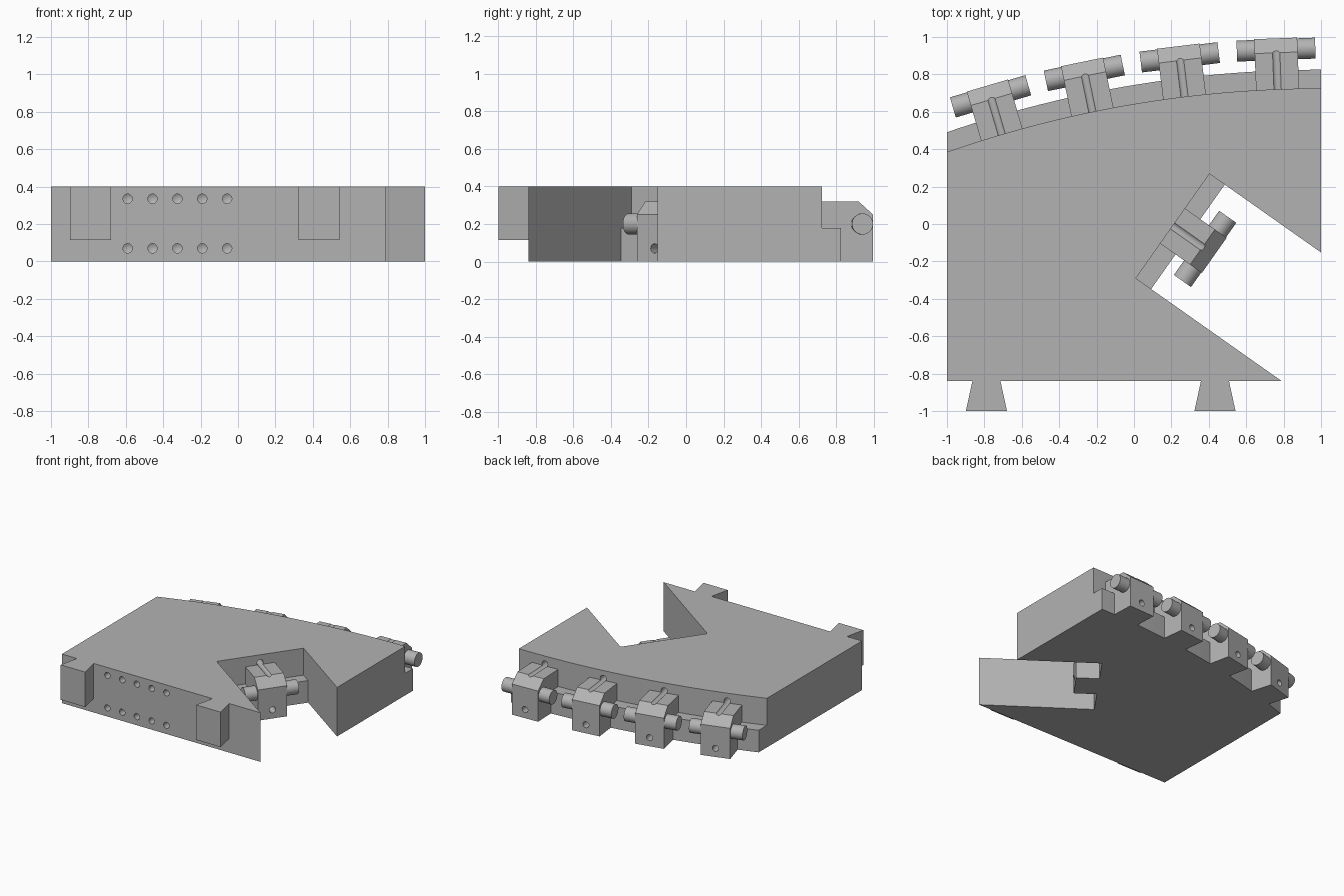
import bpy, bmesh, math
from mathutils import Matrix, Vector

old = bpy.data.objects.get("Cube")
if old:
    bpy.data.objects.remove(old, do_unlink=True)

grey = bpy.data.materials.new("plain_grey")
grey.use_nodes = True
grey.diffuse_color = (0.45, 0.45, 0.45, 1)
grey.node_tree.nodes["Principled BSDF"].inputs["Base Color"].default_value = grey.diffuse_color

TOP, LEDGE_TOP, LEDGE = 0.4, 0.18, 0.1
FRONT, RADIUS = -0.84, 6.05
CENTRE = Vector((1, 0.725 - RADIUS))


def make_object(name, bm):
    bmesh.ops.recalc_face_normals(bm, faces=bm.faces[:])
    mesh = bpy.data.meshes.new(name)
    bm.to_mesh(mesh)
    bm.free()
    mesh.materials.append(grey)
    obj = bpy.data.objects.new(name, mesh)
    bpy.context.collection.objects.link(obj)
    return obj


def loft(name, rings, matrix=Matrix()):
    """Skin matching rings of points, merging points that coincide."""
    bm = bmesh.new()
    found = {}

    def vert(p):
        key = tuple(round(c, 5) for c in p)
        if key not in found:
            found[key] = bm.verts.new(p)
        return found[key]

    def face(points):
        verts = list(dict.fromkeys(vert(p) for p in points))
        if len(verts) > 2:
            bm.faces.new(verts)

    face(rings[0])
    face(rings[-1])
    for low, high in zip(rings, rings[1:]):
        for i in range(len(low)):
            j = (i + 1) % len(low)
            face((low[i], low[j], high[j], high[i]))
    bmesh.ops.recalc_face_normals(bm, faces=bm.faces[:])
    bmesh.ops.dissolve_limit(bm, angle_limit=math.radians(0.1),
                             verts=bm.verts[:], edges=bm.edges[:])
    bm.transform(matrix)
    return make_object(name, bm)


def ring(points, z):
    return [Vector((p[0], p[1], z)) for p in points]


# Body outline: angled notch on one side, shallow arc along the back
tip = Vector((0.79, FRONT))
inner_a = Vector((0.01, -0.29))
out = (tip - inner_a).normalized()
along = Vector((-out.y, out.x))
inner_b = inner_a + along * 0.683
mouth = inner_b + out * ((1 - inner_b.x) / out.x)
step_a, step_b = inner_a + out * LEDGE, inner_b + out * LEDGE


def arc(radius, steps=32):
    xs = [1 - 2 * i / steps for i in range(steps + 1)]
    return [Vector((x, CENTRE.y + math.sqrt(radius ** 2 - (x - 1) ** 2))) for x in xs]


upper_arc, lower_arc = arc(RADIUS), arc(RADIUS + LEDGE)
corner = Vector((-1, FRONT))
upper = [corner, tip, step_a, inner_a, inner_b, step_b, mouth,
         upper_arc[0], *upper_arc, upper_arc[-1]]
lower = [corner, tip, step_a, step_a, step_b, step_b, mouth,
         upper_arc[0], *lower_arc, upper_arc[-1]]
body = loft("body", [ring(lower, 0), ring(lower, LEDGE_TOP),
                     ring(upper, LEDGE_TOP), ring(upper, TOP)])

# Dovetail tabs on the front
for name, x in (("left_tab", 0.433), ("right_tab", -0.789)):
    tab = [(x - 0.075, FRONT), (x - 0.11, -1), (x + 0.11, -1), (x + 0.075, FRONT)]
    loft(name, [ring(tab, 0.115), ring(tab, TOP)])

# Pivot block positions: local x runs along the wall, local y points outward
mounts = []
for i in range(4):
    a = math.radians(2.2 + 4.73 * i)
    p = CENTRE + RADIUS * Vector((-math.sin(a), math.cos(a)))
    mounts.append((p, a))
mounts.append(((inner_a + inner_b) / 2, math.atan2(-out.x, out.y)))
mounts = [Matrix.Translation((p.x, p.y, 0)) @ Matrix.Rotation(a, 4, 'Z') for p, a in mounts]

# Drill cutters with pointed ends
drill_bm = bmesh.new()


def drill(matrix, start, end, z):
    """Drill inward along local y from start to end."""
    new = bmesh.ops.create_cone(drill_bm, cap_ends=True, segments=24, radius1=0.025,
                                radius2=0.025, depth=start - end)["verts"]
    faces = {f for v in new for f in v.link_faces}
    cap = min(faces, key=lambda f: f.calc_center_median().z)
    centre = bmesh.ops.poke(drill_bm, faces=[cap])["verts"]
    centre[0].co.z -= 0.014
    place = Matrix.Translation((0, (start + end) / 2, z)) @ Matrix.Rotation(-math.pi / 2, 4, 'X')
    bmesh.ops.transform(drill_bm, matrix=matrix @ place, verts=new + centre)


HOLE_HEIGHTS = (0.07, 0.335)
for z in HOLE_HEIGHTS:
    for i in range(5):
        x = -0.59 + 0.133 * i
        drill(Matrix.Translation((x, FRONT, 0)) @ Matrix.Rotation(math.pi, 4, 'Z'), 0.05, -0.12, z)
    for m in mounts:
        drill(m, 0.32, -0.1, z)
cutter = make_object("drill_cutter", drill_bm)
cutter.hide_render = True

# Chamfered pivot blocks with a round axle through each
profile = [(-0.003, LEDGE_TOP), (LEDGE - 0.003, LEDGE_TOP), (LEDGE - 0.003, 0),
           (0.272, 0), (0.272, 0.25), (0.195, 0.32), (-0.003, 0.32)]
blocks = []
for i, m in enumerate(mounts):
    place = "notch" if i == 4 else f"back_{i + 1}"
    sides = [[Vector((x, y, z)) for y, z in profile] for x in (-0.115, 0.115)]
    blocks.append(loft(f"{place}_block", sides, m))
    bm = bmesh.new()
    bmesh.ops.create_cone(bm, cap_ends=True, segments=32, radius1=0.056, radius2=0.056, depth=0.42)
    bm.transform(m @ Matrix.Translation((0, 0.212, 0.2)) @ Matrix.Rotation(math.pi / 2, 4, 'Y'))
    make_object(f"{place}_axle", bm)

# Cut the holes
for obj in [body, *blocks]:
    mod = obj.modifiers.new("holes", 'BOOLEAN')
    mod.operation = 'DIFFERENCE'
    mod.solver = 'EXACT'
    mod.object = cutter
bpy.context.view_layer.update()
graph = bpy.context.evaluated_depsgraph_get()
for obj in [body, *blocks]:
    mesh = bpy.data.meshes.new_from_object(obj.evaluated_get(graph))
    obj.modifiers.clear()
    obj.data = mesh
bpy.data.objects.remove(cutter, do_unlink=True)

# Smooth the round surfaces, keep the edges sharp
bpy.ops.object.select_all(action='DESELECT')
for obj in bpy.context.collection.objects:
    if obj.type == 'MESH':
        obj.select_set(True)
bpy.context.view_layer.objects.active = body
bpy.ops.object.shade_smooth_by_angle(angle=math.radians(25))
